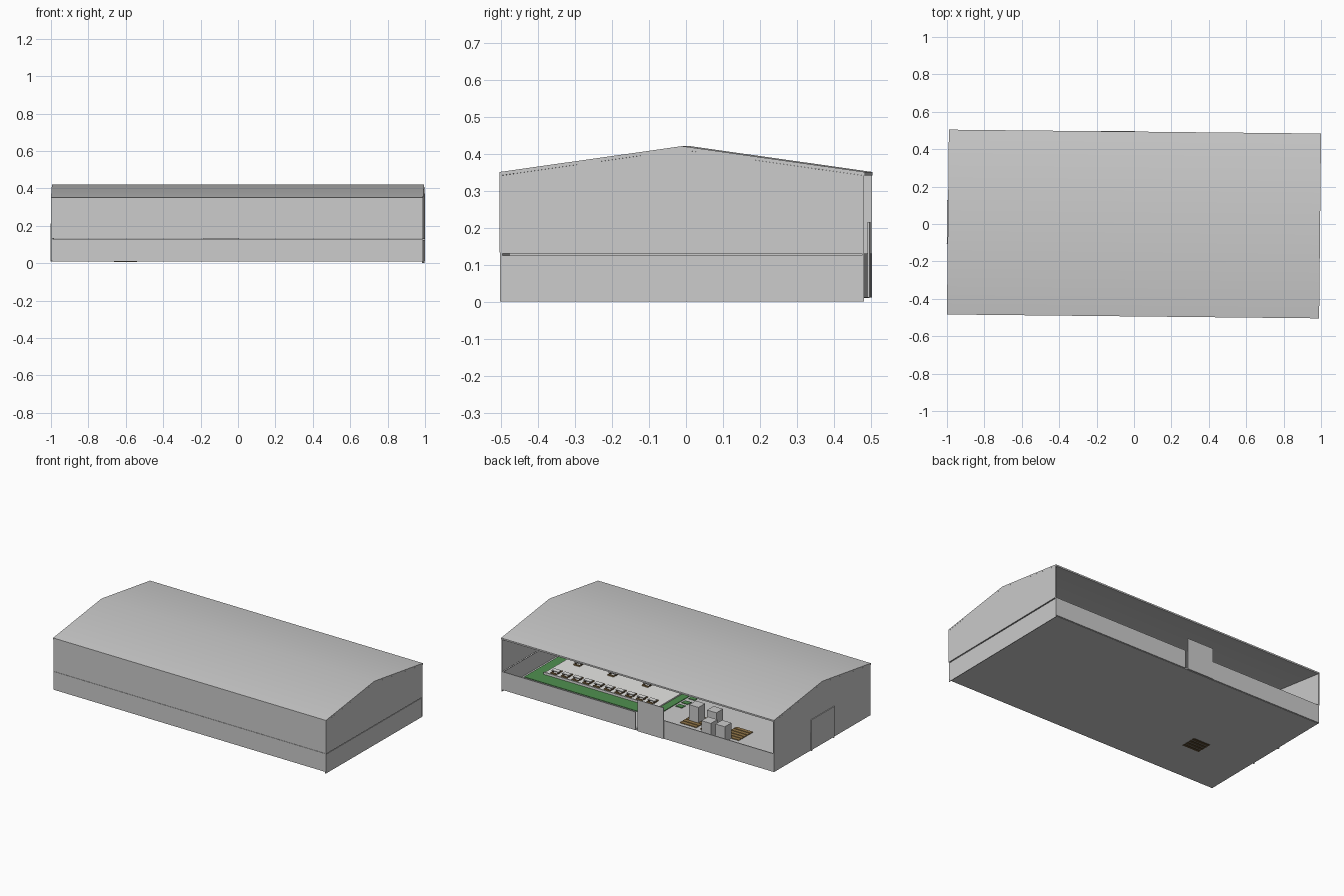
import bpy
import math
from mathutils import Matrix

if "Cube" in bpy.data.objects:
    bpy.data.objects.remove(bpy.data.objects["Cube"], do_unlink=True)

TURN = Matrix.Rotation(-0.0105, 4, 'Z')   # the hall stands slightly turned
L, W = 0.994, 0.492                       # half length, half width
T = 0.006                                 # wall thickness
EAVE, PEAK, SILL, FLOOR = 0.34, 0.41, 0.13, 0.02


def material(name, rgb):
    m = bpy.data.materials.new(name)
    m.use_nodes = True
    m.diffuse_color = (*rgb, 1)
    m.node_tree.nodes["Principled BSDF"].inputs["Base Color"].default_value = (*rgb, 1)
    return m


grey = material("light grey", (0.6, 0.6, 0.6))
white = material("off white", (0.8, 0.8, 0.78))
green = material("grass green", (0.08, 0.28, 0.08))
tan = material("tan wood", (0.3, 0.19, 0.07))
brown = material("dark brown", (0.1, 0.065, 0.03))


def build(name, verts, faces, mat):
    mesh = bpy.data.meshes.new(name)
    mesh.from_pydata([TURN @ Matrix.Translation(v).translation for v in verts], [], faces)
    mesh.materials.append(mat)
    obj = bpy.data.objects.new(name, mesh)
    bpy.context.collection.objects.link(obj)
    return obj


def extrude_x(name, profile, x0, x1, mat):
    """Prism from a counter-clockwise (y, z) profile, run from x0 to x1."""
    n = len(profile)
    verts = [(x, y, z) for x in (x0, x1) for y, z in profile]
    faces = [(i, i + n, (i + 1) % n + n, (i + 1) % n) for i in range(n)]
    faces = [f[::-1] for f in faces]
    faces += [tuple(reversed(range(n))), tuple(range(n, 2 * n))]
    return build(name, verts, faces, mat)


def box(name, x, y, z, mat):
    """Box from (min, max) pairs."""
    return extrude_x(name, [(y[0], z[0]), (y[1], z[0]), (y[1], z[1]), (y[0], z[1])],
                     x[0], x[1], mat)


# Floor slab
box("floor", (-L + T, L - T), (-W + T, W - T), (0.009, FLOOR), grey)

# Lower walls; the back one has a narrow gap beside the sliding door
box("front_lower_wall", (-L, L), (-W, -W + T), (0.011, SILL), grey)
box("back_lower_wall_left", (0.015, L), (W - T, W), (0.011, SILL), grey)
box("back_lower_wall_right", (-L, 0.0), (W - T, W), (0.011, SILL), grey)
box("left_lower_wall", (L - T, L - 0.002), (-W, W), (0.0, SILL - 0.005), grey)
box("right_lower_wall", (-L, -L + T), (-W, W), (0.011, SILL), grey)

# Upper walls, the back stays open
box("front_upper_wall", (-L, L), (-W - 0.001, -W + T), (SILL + 0.002, EAVE), grey)
gable = [(-W, SILL), (W, SILL), (W, EAVE), (0, PEAK), (-W, EAVE)]
extrude_x("left_gable_wall", gable, L - T, L + 0.001, grey)
extrude_x("right_gable_wall", gable, -L - 0.001, -L + T, grey)

# Thin pitched roof with a softly shaded ridge
R = W + 0.002
roof = extrude_x("roof", [(-R, EAVE), (0, PEAK), (R, EAVE),
                          (R, EAVE + 0.01), (0, PEAK + 0.01), (-R, EAVE + 0.01)],
                 -L - 0.001, L + 0.001, grey)
bpy.ops.object.select_all(action='DESELECT')
roof.select_set(True)
bpy.context.view_layer.objects.active = roof
bpy.ops.object.shade_smooth_by_angle(angle=math.radians(30))

# Sliding door on the back wall
box("back_door", (-0.19, 0.0), (W - 0.001, W + 0.004), (0.011, 0.215), grey)

# Door and frame on the right gable
box("end_door", (-L - 0.003, -L), (-0.11, 0.11), (0.012, 0.2), grey)
for y in (-0.113, 0.113):
    box("end_door_jamb", (-L - 0.006, -L), (y - 0.005, y + 0.005), (0.008, 0.21), grey)
box("end_door_lintel", (-L - 0.006, -L), (-0.118, 0.118), (0.2, 0.212), grey)

# Lawn with a raised white platform
box("lawn", (0.02, L - 0.02), (-W + 0.03, 0.29), (FLOOR, FLOOR + 0.004), green)
box("platform", (0.07, 0.9), (-0.42, 0.19), (FLOOR, FLOOR + 0.012), white)
for y in (0.02, 0.08, -0.05):
    box("lawn_patch", (-0.04, 0.005), (y - 0.018, y + 0.018), (FLOOR, FLOOR + 0.004), green)


# Low tables with benches along the platform
def table(x, y):
    z = FLOOR + 0.012
    box("table_top", (x - 0.025, x + 0.025), (y - 0.015, y + 0.015), (z + 0.012, z + 0.016), white)
    for s in (-1, 1):
        box("table_leg", (x + s * 0.02 - 0.003, x + s * 0.02 + 0.003),
            (y - 0.012, y + 0.012), (z, z + 0.012), brown)
        box("bench", (x - 0.022, x + 0.022), (y + s * 0.025 - 0.005, y + s * 0.025 + 0.005),
            (z, z + 0.007), tan)


for i in range(10):
    table(0.14 + i * 0.078, 0.145)
for x in (0.3, 0.55, 0.8):
    table(x, -0.03)
box("platform_kerb", (0.07, 0.9), (0.186, 0.194), (FLOOR, FLOOR + 0.018), white)

# Wooden pallets carrying large crates
for x, y in ((-0.21, 0.18), (-0.34, 0.18), (-0.40, 0.32), (-0.495, 0.31)):
    box("crate", (x - 0.034, x + 0.034), (y - 0.034, y + 0.034), (FLOOR + 0.004, 0.125), grey)
for x, y in ((-0.21, 0.2), (-0.36, 0.2), (-0.52, 0.2)):
    for k in range(5):
        c = y - 0.06 + k * 0.03
        box("pallet_board", (x - 0.06, x + 0.06), (c - 0.012, c + 0.012),
            (FLOOR, FLOOR + 0.005), tan)

# Slatted pallet let into the underside
for k in range(4):
    c = -0.20 + k * 0.028
    box("sunk_pallet_board", (-0.66, -0.54), (c - 0.01, c + 0.01), (0.006, 0.03), brown)
